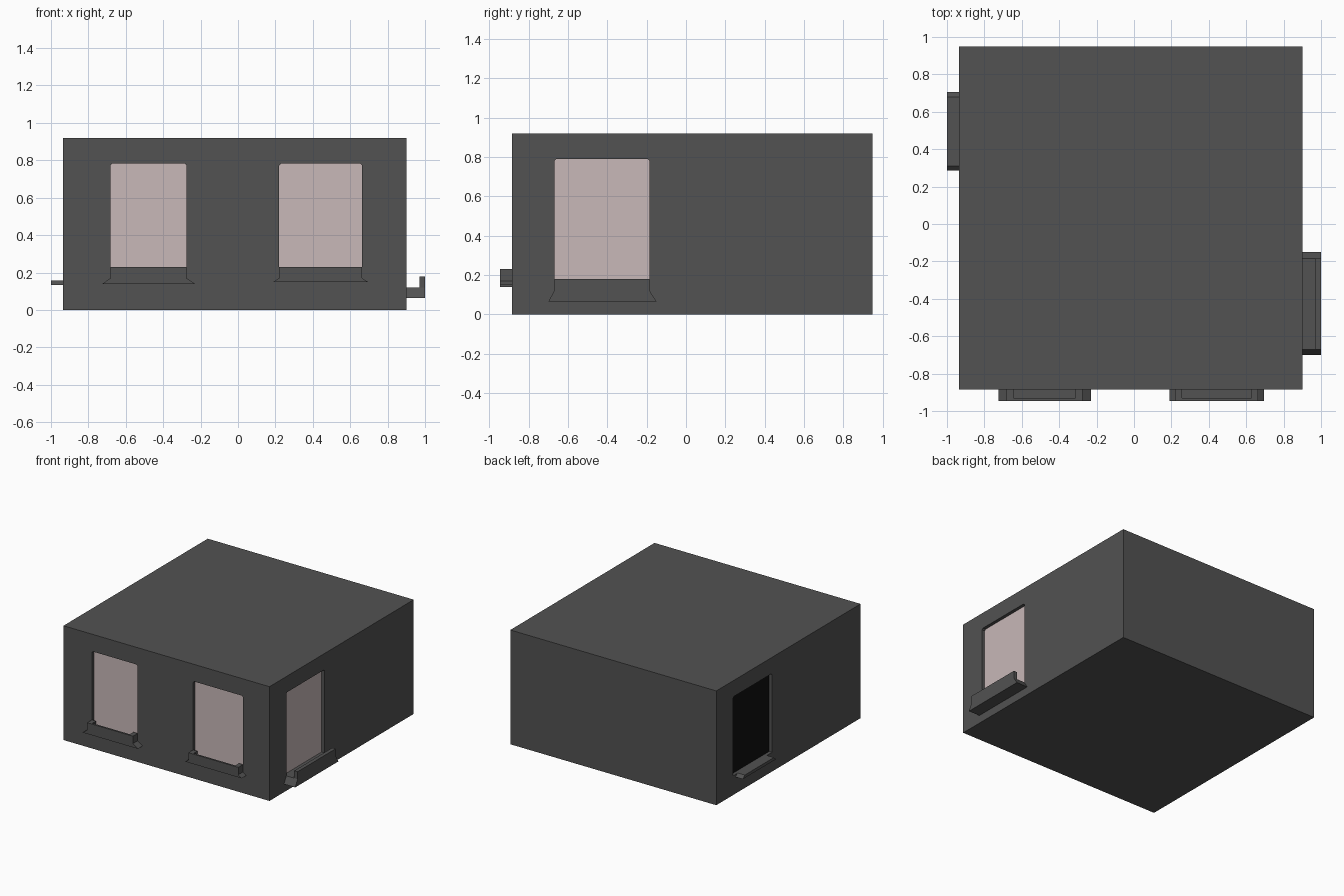
import bpy, bmesh
from mathutils import Vector

if "Cube" in bpy.data.objects:
    bpy.data.objects.remove(bpy.data.objects["Cube"])

X0, X1, Y0, Y1, H = -0.935, 0.90, -0.885, 0.95, 0.92
RECESS = 0.03


def material(name, rgb):
    m = bpy.data.materials.new(name)
    m.diffuse_color = (*rgb, 1)
    m.use_nodes = True
    m.node_tree.nodes["Principled BSDF"].inputs["Base Color"].default_value = m.diffuse_color
    return m


WALL = material("dark grey wall", (0.084, 0.084, 0.084))
GLASS = material("pale pink pane", (0.578, 0.479, 0.479))
BLACK = material("black pane", (0.005, 0.005, 0.005))

# Each wall: maps (along wall, outward distance, height) to world space
WALLS = {
    "front": lambda u, d, z: Vector((u, Y0 - d, z)),
    "right": lambda u, d, z: Vector((X1 + d, u, z)),
    "left": lambda u, d, z: Vector((X0 - d, u, z)),
}


def prism(name, wall, profile, d0, d1, mat):
    """Extrude a (u, z) outline from distance d0 to d1 off a wall."""
    f = WALLS[wall]
    bm = bmesh.new()
    a = [bm.verts.new(f(u, d0, z)) for u, z in profile]
    b = [bm.verts.new(f(u, d1, z)) for u, z in profile]
    bm.faces.new(a)
    bm.faces.new(b[::-1])
    n = len(a)
    for i in range(n):
        j = (i + 1) % n
        bm.faces.new((a[i], b[i], b[j], a[j]))
    bmesh.ops.recalc_face_normals(bm, faces=bm.faces)
    me = bpy.data.meshes.new(name)
    bm.to_mesh(me)
    bm.free()
    me.materials.append(mat)
    ob = bpy.data.objects.new(name, me)
    bpy.context.collection.objects.link(ob)
    return ob


def rect(u0, u1, z0, z1):
    return [(u0, z0), (u1, z0), (u1, z1), (u0, z1)]


# Main block
body = prism("body", "front", rect(X0, X1, 0, H), 0, Y0 - Y1, WALL)


def window(name, wall, u0, u1, z0, z1, pane):
    # Recess with clipped top corners, and a thin pane at its back
    c = 0.01
    outline = [(u0, z0), (u1, z0), (u1, z1 - c), (u1 - c, z1), (u0 + c, z1), (u0, z1 - c)]
    cutter = prism(name + "_cutter", wall, outline, -RECESS, 0.02, WALL)
    cutter.hide_render = True
    cutter.display_type = 'WIRE'
    mod = body.modifiers.new(name, 'BOOLEAN')
    mod.operation = 'DIFFERENCE'
    mod.solver = 'EXACT'
    mod.object = cutter
    prism(name + "_pane", wall, outline, -RECESS - 0.001, -RECESS + 0.004, pane)
    return cutter


def ledge(name, wall, bottom, top, z0, z1, depth):
    # Sill whose ends flare outwards towards the bottom
    prism(name, wall, [(bottom[0], z0), (bottom[1], z0), (top[1], z1), (top[0], z1)],
          0, depth, WALL)


cutters = []
# Front windows: flared sill carrying a shallow tray
for name, u0, u1, b0, b1, zb in (("front_window_left", -0.682, -0.275, -0.725, -0.23, 0.14),
                                 ("front_window_right", 0.22, 0.664, 0.19, 0.695, 0.15)):
    cutters.append(window(name, "front", u0, u1, 0.17, 0.782, GLASS))
    ledge(name + "_sill", "front", (b0, b1), (u0, u1), zb, 0.17, 0.06)
    t = 0.037
    prism(name + "_tray_lip", "front", rect(u0 + t, u1 - t, 0.17, 0.23), 0.045, 0.06, WALL)
    prism(name + "_tray_end_a", "front", rect(u0, u0 + t, 0.17, 0.23), 0, 0.06, WALL)
    prism(name + "_tray_end_b", "front", rect(u1 - t, u1, 0.17, 0.23), 0, 0.06, WALL)

# Right window: flared sill with an outer lip
cutters.append(window("right_window", "right", -0.67, -0.185, 0.12, 0.79, GLASS))
ledge("right_sill", "right", (-0.70, -0.15), (-0.67, -0.185), 0.065, 0.12, 0.10)
prism("right_sill_lip", "right", rect(-0.67, -0.185, 0.12, 0.18), 0.07, 0.10, WALL)

# Left opening: dark pane with a thin ledge
cutters.append(window("left_window", "left", 0.24, 0.735, 0.155, 0.79, BLACK))
ledge("left_sill", "left", (0.285, 0.705), (0.31, 0.68), 0.133, 0.157, 0.065)

# Bake the recesses into the block and drop the cutters
dg = bpy.context.evaluated_depsgraph_get()
baked = bpy.data.meshes.new_from_object(body.evaluated_get(dg))
body.modifiers.clear()
body.data = baked
for c in cutters:
    bpy.data.objects.remove(c)
